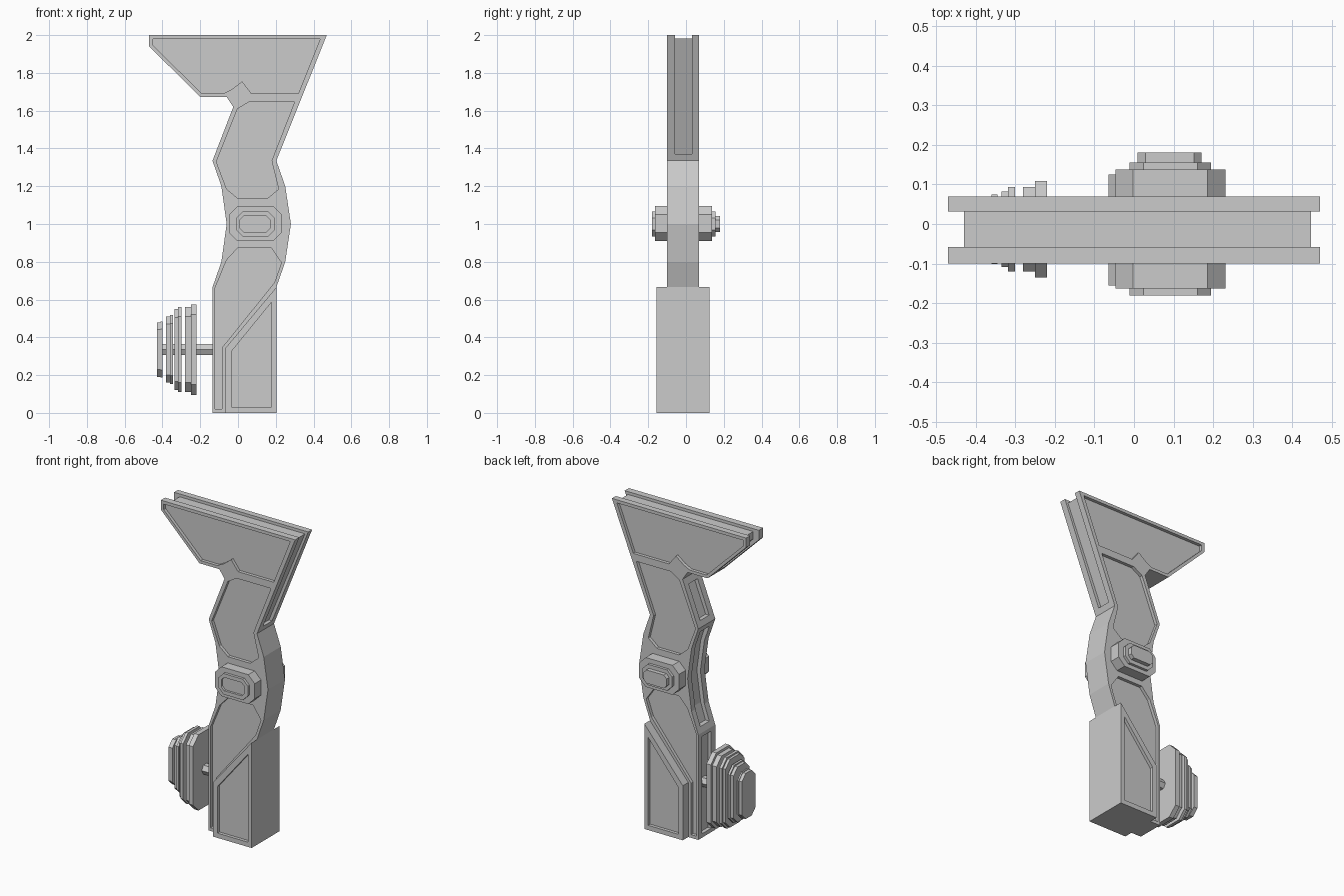
import bpy, bmesh
from mathutils import Vector

if "Cube" in bpy.data.objects:
    bpy.data.objects.remove(bpy.data.objects["Cube"])

YC = -0.015  # mid-plane of the body


def prisms(name, items, axis="Y"):
    """One mesh of extruded profiles; items = (points, start, end) along axis."""
    bm = bmesh.new()
    for pts, a, b in items:
        if axis == "Y":
            vs = [bm.verts.new((p, a, q)) for p, q in pts]
            d = Vector((0, b - a, 0))
        else:
            vs = [bm.verts.new((a, p, q)) for p, q in pts]
            d = Vector((b - a, 0, 0))
        f = bm.faces.new(vs)
        r = bmesh.ops.extrude_face_region(bm, geom=[f], use_keep_orig=True)
        bmesh.ops.translate(bm, vec=d, verts=[v for v in r["geom"] if isinstance(v, bmesh.types.BMVert)])
    bmesh.ops.recalc_face_normals(bm, faces=bm.faces[:])
    me = bpy.data.meshes.new(name)
    bm.to_mesh(me)
    bm.free()
    ob = bpy.data.objects.new(name, me)
    bpy.context.collection.objects.link(ob)
    return ob


def cut(ob, items):
    """Carve the prisms out of ob."""
    c = prisms("cutter", items)
    c.hide_render = True
    m = ob.modifiers.new("cut", "BOOLEAN")
    m.operation, m.solver, m.object = "DIFFERENCE", "EXACT", c
    bpy.context.view_layer.objects.active = ob
    bpy.ops.object.modifier_apply(modifier=m.name)
    bpy.data.objects.remove(c)


def both_sides(profiles, half, depth):
    """Pocket cutters on the front and back faces."""
    out = []
    for p in profiles:
        for s in (-1, 1):
            out.append((p, YC + s * (half - depth), YC + s * (half + 0.05)))
    return out


def octagon(cx, cz, hx, hz, c):
    return [(cx - hx + c, cz - hz), (cx + hx - c, cz - hz), (cx + hx, cz - hz + c), (cx + hx, cz + hz - c),
            (cx + hx - c, cz + hz), (cx - hx + c, cz + hz), (cx - hx, cz + hz - c), (cx - hx, cz - hz + c)]


# Main body silhouette
outline = [(-.135, 0), (.203, 0), (.203, .665), (.25, .80), (.28, 1), (.25, 1.2), (.203, 1.335),
           (.47, 2), (-.47, 2), (-.47, 1.94), (-.2, 1.673), (-.06, 1.673), (-.025, 1.62),
           (-.135, 1.335), (-.088, 1.2), (-.06, 1), (-.088, .8), (-.135, .665)]
body = prisms("body", [(outline, YC - .085, YC + .085)])

# Sunken panels on both faces
head_panel = [(-.45, 1.98), (.435, 1.98), (.32, 1.692), (.07, 1.692), (.022, 1.755), (-.03, 1.715),
              (-.075, 1.692), (-.192, 1.692), (-.45, 1.945)]
neck_panel = [(.06, 1.647), (.30, 1.647), (.178, 1.335), (.215, 1.185), (.155, 1.135), (0, 1.135),
              (-.06, 1.185), (-.115, 1.33), (-.002, 1.61)]
shin_panel = [(0, .875), (.175, .875), (.23, .795), (.193, .69), (-.085, .345), (-.085, .02),
              (-.122, .02), (-.122, .66), (-.06, .81)]
cut(body, both_sides([head_panel, neck_panel, shin_panel], .085, .02))

# Grooves along the rim
top_groove = [(-.6, 2.1), (.6, 2.1), (.6, 1.37), (.195, 1.37), (.447, 1.982), (-.43, 1.982),
              (-.43, 1.935), (-.225, 1.73), (-.29, 1.665), (-.6, 1.9)]
neck_groove = [(-.2, 1.37), (-.097, 1.37), (-.015, 1.58), (-.2, 1.58)]
waist_groove = [(-.2, 1.30), (-.095, 1.30), (-.062, 1.195), (-.035, 1), (-.062, .805), (-.095, .70), (-.2, .70)]
base_groove = [(-.2, .64), (-.112, .64), (-.112, .025), (-.2, .025)]
cut(body, [(p, -.058, .031) for p in (top_groove, neck_groove, waist_groove, base_groove)])

# Thick base block with sunken panels
base = prisms("base_block", [([(-.065, 0), (.204, 0), (.204, .666), (-.065, .345)], YC - .14, YC + .14)])
cut(base, both_sides([[(-.035, .03), (.177, .03), (.177, .585), (-.035, .325)]], .14, .02))

# Stepped hubs at the waist: pocketed in front, raised at the back
wide, mid, core = (octagon(.092, 1.002, .139, .093, .045), octagon(.092, 1, .103, .066, .035),
                   octagon(.09, 1, .081, .042, .02))
prisms("front_hub_base", [(wide, -.09, -.163)])
front_cap = prisms("front_hub_cap", [(mid, -.15, -.18)])
cut(front_cap, [(core, -.166, -.25)])
prisms("back_hub", [(wide, .06, .138), (mid, .12, .155), (core, .14, .181)])

# Stack of octagonal plates on a stem
prisms("stem", [([(YC + y, .335 + z) for y, z in
                  ((-.033, 0), (-.017, -.029), (.017, -.029), (.033, 0), (.017, .029), (-.017, .029))],
                 -.41, -.11)], "X")
for i, (x0, x1, hy, hz, c) in enumerate([
        (-.25, -.22, .122, .24, .055), (-.28, -.25, .107, .225, .05),
        (-.318, -.30, .107, .225, .05), (-.335, -.318, .095, .215, .045),
        (-.36, -.345, .088, .183, .045), (-.38, -.36, .08, .175, .04),
        (-.41, -.40, .072, .148, .04), (-.43, -.41, .068, .144, .038)]):
    prisms("plate_%d" % (i + 1), [(octagon(YC + .002, .335, hy, hz, c), x0, x1)], "X")
